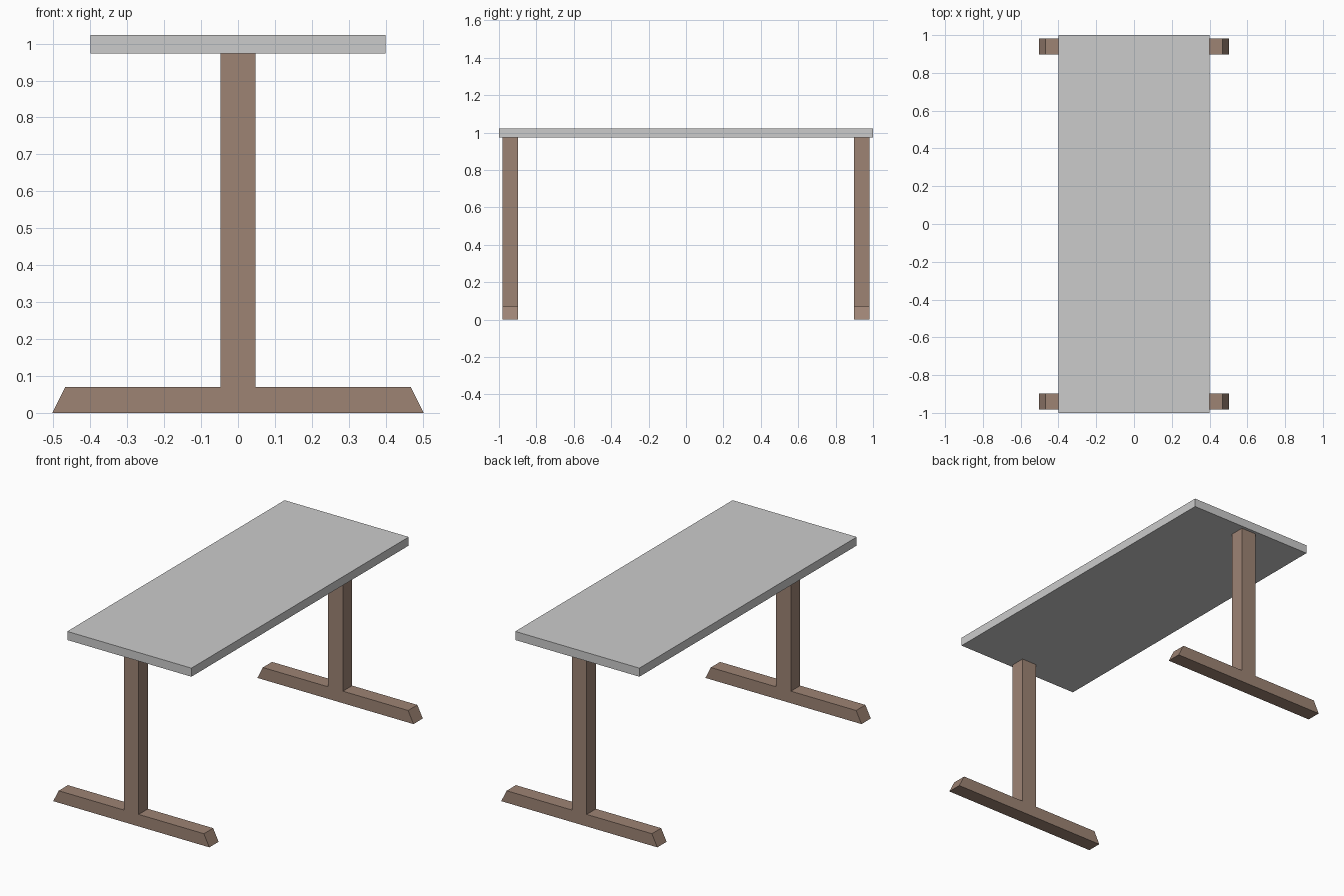
import bpy
import bmesh
from mathutils import Vector

if "Cube" in bpy.data.objects:
    bpy.data.objects.remove(bpy.data.objects["Cube"])

brown = bpy.data.materials.new("brown_wood")
brown.diffuse_color = (0.34, 0.23, 0.175, 1)
brown.use_nodes = True
brown.node_tree.nodes["Principled BSDF"].inputs["Base Color"].default_value = brown.diffuse_color


def extruded(name, profile, y0, y1, material=None):
    """Extrude an (x, z) outline along y into a solid."""
    bm = bmesh.new()
    face = bm.faces.new([bm.verts.new((x, y0, z)) for x, z in profile])
    result = bmesh.ops.extrude_face_region(bm, geom=[face])
    moved = [g for g in result["geom"] if isinstance(g, bmesh.types.BMVert)]
    bmesh.ops.translate(bm, verts=moved, vec=Vector((0, y1 - y0, 0)))
    bmesh.ops.recalc_face_normals(bm, faces=bm.faces)
    mesh = bpy.data.meshes.new(name)
    bm.to_mesh(mesh)
    bm.free()
    obj = bpy.data.objects.new(name, mesh)
    bpy.context.collection.objects.link(obj)
    if material:
        mesh.materials.append(material)
    return obj


# Table top slab
extruded("table_top",
         [(-0.4, 0.973), (0.4, 0.973), (0.4, 1.023), (-0.4, 1.023)], -1, 1)

# T-shaped legs: tapered foot with a central post
half = [(0.503, 0), (0.468, 0.07), (0.048, 0.07), (0.048, 0.973)]
outline = half + [(-x, z) for x, z in reversed(half)]
for name, y0, y1 in (("front_leg", -0.982, -0.897), ("back_leg", 0.897, 0.982)):
    extruded(name, outline, y0, y1, brown)
